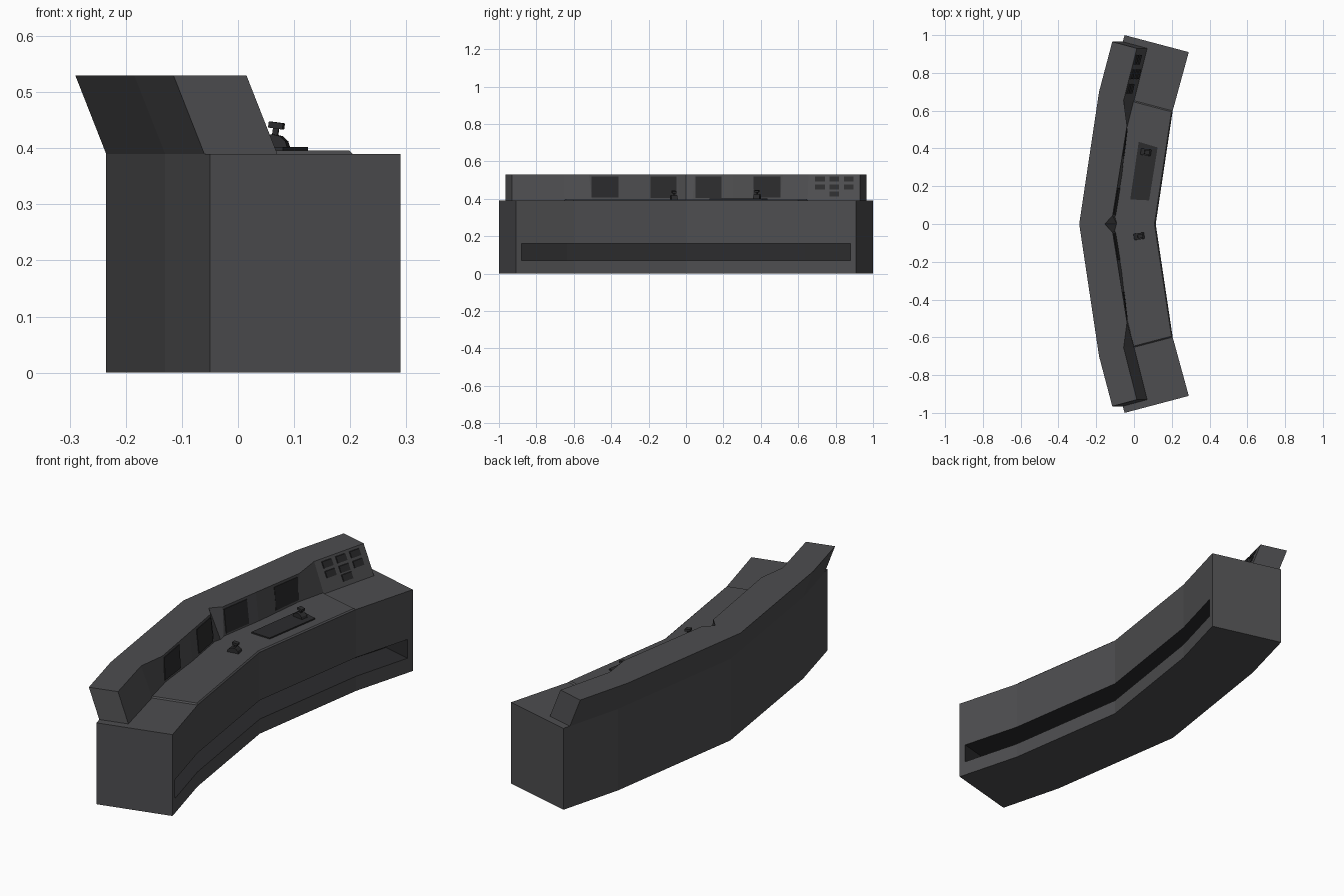
import bpy, bmesh, math
from mathutils import Vector, Matrix

if "Cube" in bpy.data.objects:
    bpy.data.objects.remove(bpy.data.objects["Cube"])


def material(name, v):
    m = bpy.data.materials.new(name)
    m.diffuse_color = (v, v, v * 1.06, 1)
    m.use_nodes = True
    m.node_tree.nodes["Principled BSDF"].inputs["Base Color"].default_value = m.diffuse_color
    return m


GREY = material("grey_shell", 0.075)
DARK = material("dark_panel", 0.025)


def finish(name, bm, mat):
    bmesh.ops.recalc_face_normals(bm, faces=bm.faces)
    me = bpy.data.meshes.new(name)
    bm.to_mesh(me)
    bm.free()
    me.materials.append(mat)
    ob = bpy.data.objects.new(name, me)
    bpy.context.collection.objects.link(ob)
    return ob


def prism(name, low, high, z0, z1, mat=GREY):
    """Loft between two plan outlines with equal point counts."""
    bm = bmesh.new()
    a = [bm.verts.new((x, y, z0)) for x, y in low]
    b = [bm.verts.new((x, y, z1)) for x, y in high]
    n = len(a)
    bm.faces.new(a)
    bm.faces.new(b)
    for i in range(n):
        bm.faces.new((a[i], a[(i + 1) % n], b[(i + 1) % n], b[i]))
    return finish(name, bm, mat)


def outline(front, back):
    """Mirror half outlines (from y=0 outwards) into a closed plan shape."""
    flip = lambda pts: [(x, -y) for x, y in pts[1:]]
    return flip(front)[::-1] + front + back[::-1] + flip(back)


# desk body with a long toe slot cut into its inner side
body_plan = outline([(0.115, 0), (0.205, 0.6), (0.29, 0.91)],
                    [(-0.235, 0), (-0.13, 0.7), (-0.05, 1.0)])
body = prism("desk_body", body_plan, body_plan, 0, 0.39)
body.data.materials.append(DARK)
slot_plan = outline([(0.2, 0), (0.29, 0.577), (0.382, 0.8535)],
                    [(-0.03, 0), (0.06, 0.635), (0.142, 0.917)])
cutter = prism("slot_cutter", slot_plan, slot_plan, 0.07, 0.16)
cutter.data.materials.append(DARK)
for p in cutter.data.polygons:
    p.material_index = 1
mod = body.modifiers.new("slot", 'BOOLEAN')
mod.operation = 'DIFFERENCE'
mod.solver = 'EXACT'
mod.object = cutter
bpy.context.view_layer.objects.active = body
bpy.ops.object.modifier_apply(modifier="slot")
bpy.data.objects.remove(cutter)

# slightly raised middle worktop with chamfered rim
prism("worktop_plate",
      outline([(0.115, 0), (0.205, 0.6)], [(-0.15, 0), (-0.03, 0.662)]),
      outline([(0.108, 0), (0.198, 0.594)], [(-0.15, 0), (-0.03, 0.654)]),
      0.389, 0.396)

# leaning instrument console along the back
FRONT_LOW = [(-0.09, 0), (-0.1, 0.035), (-0.065, 0.25), (-0.037, 0.5), (0.0, 0.65), (0.07, 0.93)]
FRONT_HIGH = [(-0.155, 0), (-0.113, 0.045), (-0.08, 0.25), (-0.037, 0.52), (-0.055, 0.655), (0.015, 0.93)]
BACK_LOW = [(-0.235, 0), (-0.13, 0.7), (-0.06, 0.965)]
BACK_HIGH = [(-0.29, 0), (-0.185, 0.7), (-0.115, 0.965)]
prism("instrument_console", outline(FRONT_LOW, BACK_LOW),
      outline(FRONT_HIGH, BACK_HIGH), 0.39, 0.53)


def face_x(y, z):
    """x of the console front face at a given y and z."""
    def at(pts):
        for (x0, y0), (x1, y1) in zip(pts, pts[1:]):
            if y0 <= abs(y) <= y1:
                return x0 + (x1 - x0) * (abs(y) - y0) / (y1 - y0)
        return pts[-1][0]
    t = (z - 0.39) / 0.14
    return at(FRONT_LOW) * (1 - t) + at(FRONT_HIGH) * t


def face_panel(name, y0, y1, z0, z1, out):
    """Thin dark panel lying on the console front face."""
    bm = bmesh.new()
    corners = [(y0, z0), (y1, z0), (y1, z1), (y0, z1)]
    a = [bm.verts.new((face_x(y, z) - 0.01, y, z)) for y, z in corners]
    b = [bm.verts.new((face_x(y, z) + out, y, z)) for y, z in corners]
    bm.faces.new(a)
    bm.faces.new(b)
    for i in range(4):
        j = (i + 1) % 4
        bm.faces.new((a[i], a[j], b[j], b[i]))
    return finish(name, bm, DARK)


# four screens
for s in (-1, 1):
    face_panel("inner_screen", s * 0.05, s * 0.19, 0.405, 0.518, 0.003)
    face_panel("outer_screen", s * 0.36, s * 0.505, 0.408, 0.518, 0.003)

# push buttons on one end block: two rows of three and a single one
for row, (z, cols) in enumerate([(0.505, (0, 1, 2)), (0.463, (0, 1, 2)), (0.426, (1,))]):
    for c in cols:
        y = 0.69 + 0.077 * c
        face_panel("button", y, y + 0.052, z - 0.014, z + 0.014, 0.005)

# flat control pad on the worktop
pad = [(-0.02, 0.13), (0.08, 0.125), (0.125, 0.405), (0.025, 0.435)]
prism("control_pad", pad, pad, 0.394, 0.402, DARK)


def control_lever(name, x, y, z, turn):
    """Half-round base, stem and crossbar grip."""
    bm = bmesh.new()
    arc = [(0.028 * math.cos(math.pi * i / 6), 0.025 * math.sin(math.pi * i / 6)) for i in range(7)]
    a = [bm.verts.new((u, -0.017, w)) for u, w in arc]
    b = [bm.verts.new((u, 0.017, w)) for u, w in arc]
    bm.faces.new(a)
    bm.faces.new(b)
    for i in range(7):
        j = (i + 1) % 7
        bm.faces.new((a[i], a[j], b[j], b[i]))
    tilt = Matrix.Rotation(math.radians(8), 4, 'Y')
    for size, h in (((0.01, 0.01, 0.022), 0.029), ((0.026, 0.022, 0.011), 0.041)):
        bmesh.ops.create_cube(bm, size=1, matrix=tilt @ Matrix.Translation((0, 0, h)) @ Matrix.Diagonal((*size, 1)))
    ob = finish(name, bm, DARK)
    ob.location = (x, y, z)
    ob.rotation_euler.z = math.radians(turn)


control_lever("right_lever", 0.063, 0.38, 0.400, -9)
control_lever("left_lever", 0.027, -0.065, 0.395, 9)
